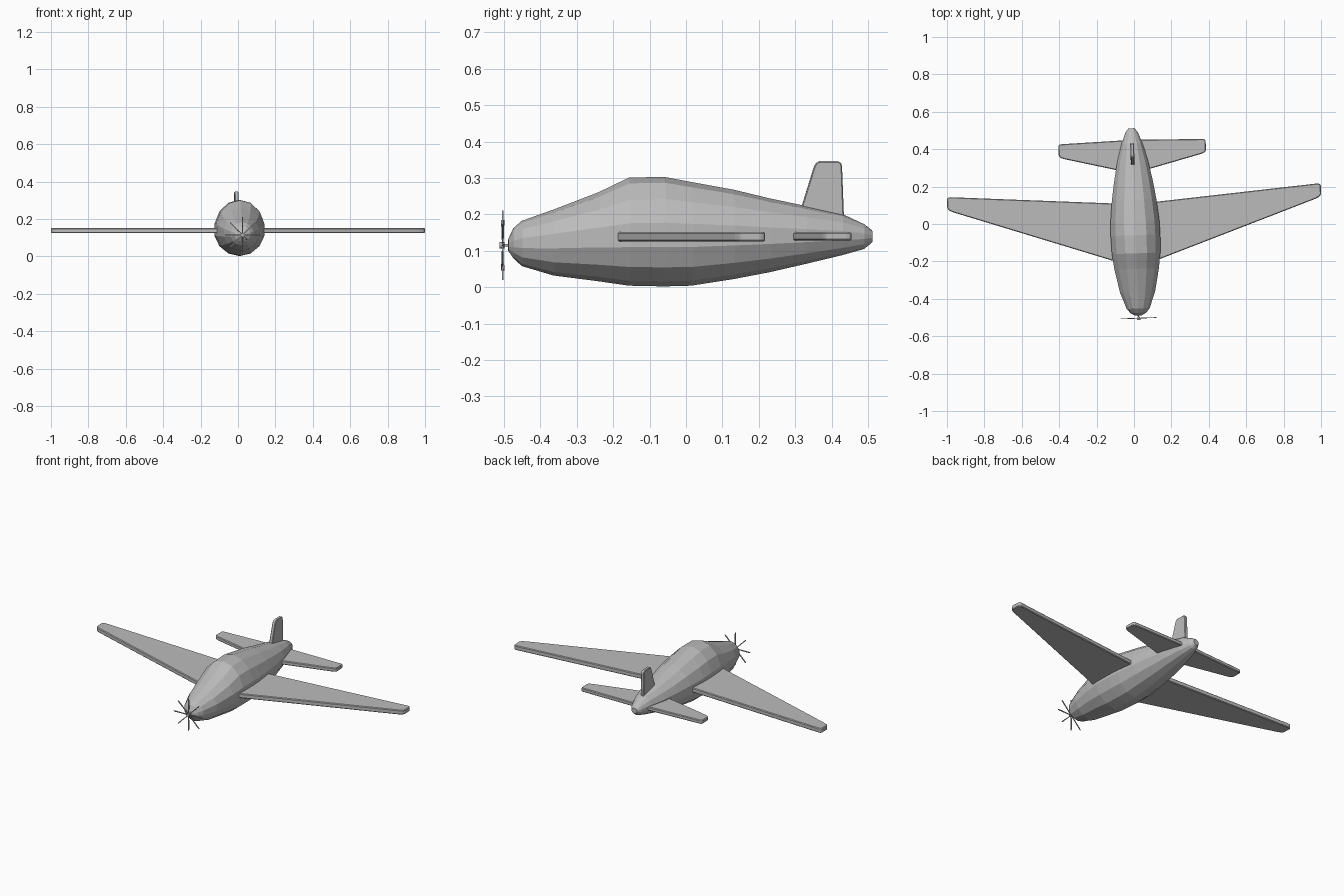
import bpy
import bmesh
from math import sin, cos, pi
from mathutils import Matrix, Vector

cube = bpy.data.objects.get("Cube")
if cube:
    bpy.data.objects.remove(cube)

# One plain grey for the whole aircraft
grey = bpy.data.materials.new("plain_grey")
grey.use_nodes = True
color = (0.5, 0.5, 0.5, 1)
grey.diffuse_color = color
grey.node_tree.nodes["Principled BSDF"].inputs["Base Color"].default_value = color

# The aircraft is yawed slightly on the ground
PLACE = Matrix.Translation((0.0055, 0, 0)) @ Matrix.Rotation(0.0375, 4, 'Z')


def finish(name, bm, bevel=0):
    bmesh.ops.recalc_face_normals(bm, faces=bm.faces)
    mesh = bpy.data.meshes.new(name)
    bm.to_mesh(mesh)
    bm.free()
    mesh.materials.append(grey)
    obj = bpy.data.objects.new(name, mesh)
    bpy.context.collection.objects.link(obj)
    obj.matrix_world = PLACE
    if bevel:
        mod = obj.modifiers.new("soft_edges", 'BEVEL')
        mod.width = bevel
        mod.segments = 1
        mod.limit_method = 'ANGLE'
    return obj


def plate(name, outline, depth, bevel):
    """Extrude a closed outline along the depth vector."""
    bm = bmesh.new()
    face = bm.faces.new([bm.verts.new(p) for p in outline])
    ext = bmesh.ops.extrude_face_region(bm, geom=[face])
    moved = [v for v in ext["geom"] if isinstance(v, bmesh.types.BMVert)]
    bmesh.ops.translate(bm, verts=moved, vec=Vector(depth))
    return finish(name, bm, bevel)


# Fuselage: stations of y, top, bottom, widest height, half width
STATIONS = [
    (-0.489, 0.132, 0.100, 0.115, 0.018),
    (-0.475, 0.162, 0.080, 0.118, 0.044),
    (-0.452, 0.182, 0.058, 0.121, 0.063),
    (-0.365, 0.213, 0.032, 0.128, 0.096),
    (-0.240, 0.261, 0.016, 0.136, 0.122),
    (-0.157, 0.301, 0.004, 0.140, 0.133),
    (-0.060, 0.303, 0.002, 0.141, 0.136),
    (0.014, 0.289, 0.004, 0.141, 0.134),
    (0.130, 0.268, 0.022, 0.141, 0.122),
    (0.230, 0.244, 0.041, 0.141, 0.106),
    (0.330, 0.223, 0.064, 0.141, 0.086),
    (0.430, 0.201, 0.088, 0.141, 0.058),
    (0.490, 0.173, 0.105, 0.140, 0.034),
    (0.512, 0.156, 0.123, 0.139, 0.017),
]
SIDES = 14
bm = bmesh.new()
rings = []
for y, top, bottom, mid, half in STATIONS:
    ring = []
    for i in range(SIDES):
        a = 2 * pi * i / SIDES
        height = top - mid if cos(a) > 0 else mid - bottom
        ring.append(bm.verts.new((half * sin(a), y, mid + height * cos(a))))
    rings.append(ring)
for r0, r1 in zip(rings, rings[1:]):
    for i in range(SIDES):
        j = (i + 1) % SIDES
        bm.faces.new((r0[i], r0[j], r1[j], r1[i]))
bm.faces.new(rings[0])
bm.faces.new(rings[-1])
finish("fuselage", bm)

# Wings and tailplanes, mirrored left and right
WING = [(0.03, -0.225), (0.97, 0.099), (0.992, 0.110), (1.0, 0.124),
        (1.0, 0.168), (0.994, 0.179), (0.98, 0.180), (0.03, 0.108)]
TAILPLANE = [(0.01, 0.272), (0.37, 0.362), (0.388, 0.370), (0.394, 0.382),
             (0.394, 0.430), (0.388, 0.440), (0.375, 0.441), (0.01, 0.450)]
for side, sign in (("left", 1), ("right", -1)):
    for part, shape, low, thick in (("wing", WING, 0.125, 0.027),
                                    ("tailplane", TAILPLANE, 0.128, 0.023)):
        plate(f"{side}_{part}", [(sign * x, y, low) for x, y in shape],
              (0, 0, thick), 0.004)

# Upright fin
FIN = [(0.305, 0.18), (0.350, 0.325), (0.355, 0.338), (0.365, 0.346),
       (0.418, 0.346), (0.427, 0.341), (0.429, 0.328), (0.435, 0.17)]
plate("tail_fin", [(-0.010, y, z) for y, z in FIN], (0.020, 0, 0), 0.003)

# Propeller hub on a short shaft
HUB = Vector((0, -0.504, 0.115))
bm = bmesh.new()
for radius, length, shift in ((0.009, 0.014, -0.002), (0.004, 0.03, 0.01)):
    bmesh.ops.create_cone(
        bm, cap_ends=True, segments=12, radius1=radius, radius2=radius, depth=length,
        matrix=Matrix.Translation(HUB + Vector((0, shift, 0))) @ Matrix.Rotation(pi / 2, 4, 'X'))
finish("propeller_hub", bm)

# Thin propeller blades
BLADES = 8
for i in range(BLADES):
    turn = Matrix.Translation(HUB) @ Matrix.Rotation(2 * pi * i / BLADES, 4, 'Y')
    blade = [(-0.002, 0.004), (0.002, 0.004), (0.003, 0.085),
             (0.0015, 0.096), (-0.0015, 0.096), (-0.003, 0.085)]
    plate(f"propeller_blade_{i + 1}",
          [turn @ Vector((x, -0.002, z)) for x, z in blade], (0, 0.004, 0), 0)
